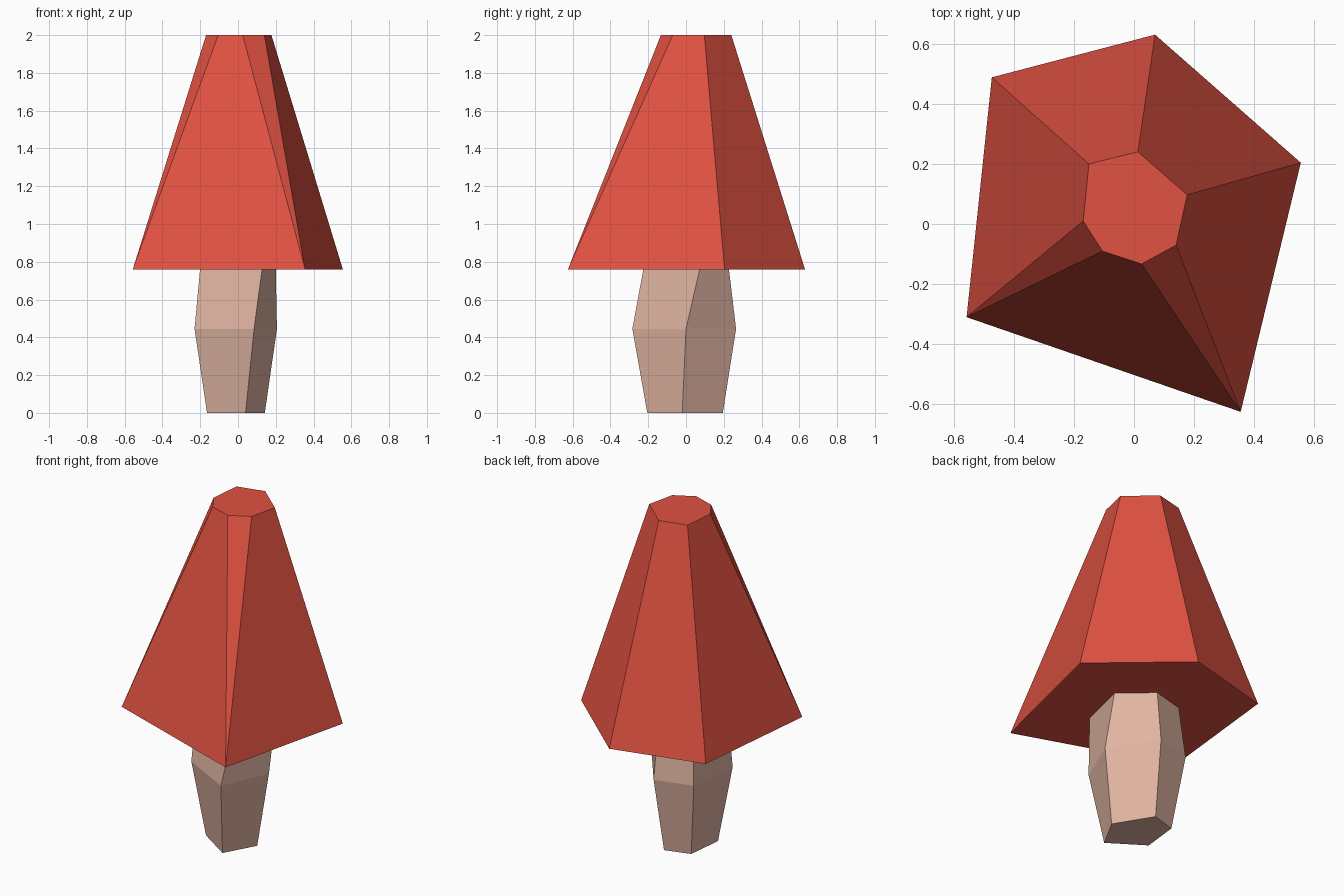
import bpy, bmesh

if "Cube" in bpy.data.objects:
    bpy.data.objects.remove(bpy.data.objects["Cube"])


def material(name, rgb):
    mat = bpy.data.materials.new(name)
    mat.diffuse_color = (*rgb, 1)
    mat.use_nodes = True
    mat.node_tree.nodes["Principled BSDF"].inputs["Base Color"].default_value = mat.diffuse_color
    return mat


def loft(name, rings, mat, sides=None):
    """Rings are (z, [(x, y), ...]); sides lists (ring, index) corners, default is quads."""
    bm = bmesh.new()
    vs = [[bm.verts.new((x, y, z)) for x, y in pts] for z, pts in rings]
    bm.faces.new(vs[0])
    bm.faces.new(vs[-1])
    if sides:
        for side in sides:
            bm.faces.new([vs[r][i] for r, i in side])
    else:
        n = len(vs[0])
        for lo, hi in zip(vs, vs[1:]):
            for i in range(n):
                j = (i + 1) % n
                bm.faces.new((lo[i], lo[j], hi[j], hi[i]))
    bmesh.ops.recalc_face_normals(bm, faces=bm.faces)
    mesh = bpy.data.meshes.new(name)
    bm.to_mesh(mesh)
    bm.free()
    mesh.materials.append(mat)
    obj = bpy.data.objects.new(name, mesh)
    bpy.context.collection.objects.link(obj)
    return obj


red = material("cap red", (0.75, 0.084, 0.054))
beige = material("stem beige", (0.74, 0.455, 0.36))

# Cap: irregular pentagon rim rising to a flat seven-sided top
rim = [(0.07, 0.63), (0.555, 0.204), (0.355, -0.625), (-0.557, -0.31), (-0.473, 0.488)]
crown = [(0.013, 0.24), (0.177, 0.097), (0.14, -0.07), (0.025, -0.133),
         (-0.105, -0.09), (-0.169, 0.01), (-0.15, 0.2)]
links = [[0], [1], [2, 3], [4, 5], [6]]      # crown corners above each rim corner
cap_sides = []
for i, tops in enumerate(links):
    j = (i + 1) % 5
    cap_sides.append([(0, i), (0, j), (1, links[j][0]), (1, tops[-1])])
    if len(tops) == 2:
        cap_sides.append([(0, i), (1, tops[1]), (1, tops[0])])
loft("cap", [(0.76, rim), (2.0, crown)], red, cap_sides)

# Stem: bulging five-sided column, its top follows the rim shape
foot = [(0.01, 0.195), (0.142, -0.02), (0.04, -0.205), (-0.164, -0.07), (-0.14, 0.15)]
belly = [(0.03, 0.265), (0.206, 0.0), (0.085, -0.284), (-0.23, -0.115), (-0.195, 0.205)]
neck = [(x * 0.36, y * 0.36) for x, y in rim]
loft("stem", [(0.0, foot), (0.445, belly), (0.765, neck)], beige)
